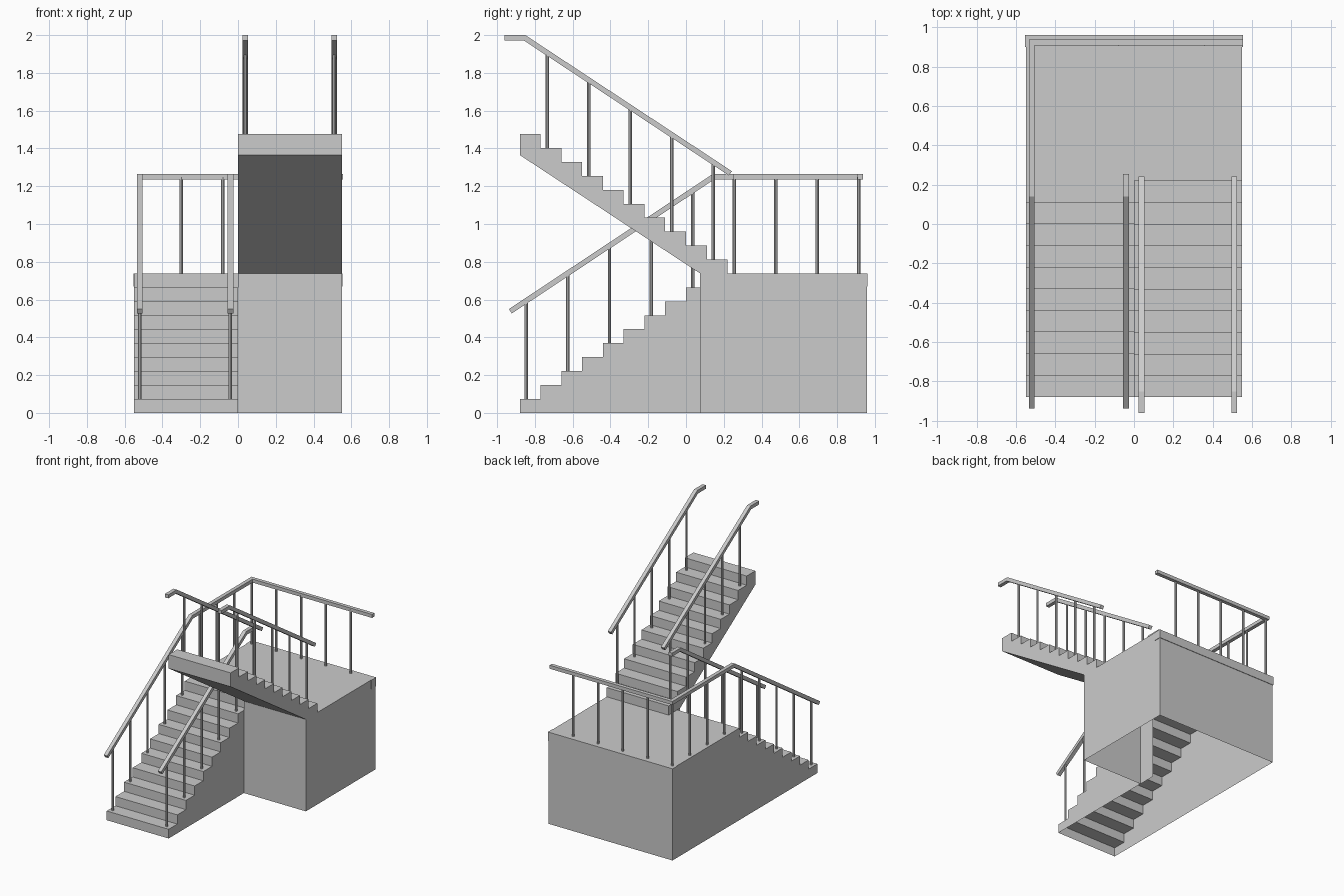
import bpy, bmesh
from mathutils import Vector

cube = bpy.data.objects.get("Cube")
if cube:
    bpy.data.objects.remove(cube, do_unlink=True)

grey = bpy.data.materials.new("light_grey")
grey.use_nodes = True
COLOUR = (0.6, 0.6, 0.6, 1)
grey.diffuse_color = COLOUR
grey.node_tree.nodes["Principled BSDF"].inputs["Base Color"].default_value = COLOUR

RUN, RISE, STEPS = 0.11, 0.0738, 10
FRONT, BACK, HALF = -0.88, 0.957, 0.55
LAND = RISE * STEPS          # landing height
WALL = 0.075                 # front wall of the landing block
TURN = FRONT + RUN * STEPS   # foot of the upper flight


def finish(bm, name):
    bmesh.ops.recalc_face_normals(bm, faces=bm.faces)
    mesh = bpy.data.meshes.new(name)
    bm.to_mesh(mesh)
    bm.free()
    mesh.materials.append(grey)
    obj = bpy.data.objects.new(name, mesh)
    bpy.context.collection.objects.link(obj)
    return obj


def prism(name, outline, offset, is_open=lambda c: False):
    """Extrude an outline, then remove the faces whose centre is open."""
    bm = bmesh.new()
    face = bm.faces.new([bm.verts.new(p) for p in outline])
    ext = bmesh.ops.extrude_face_region(bm, geom=[face], use_keep_orig=True)
    moved = [v for v in ext["geom"] if isinstance(v, bmesh.types.BMVert)]
    bmesh.ops.translate(bm, verts=moved, vec=offset)
    bmesh.ops.recalc_face_normals(bm, faces=bm.faces)
    gone = [f for f in bm.faces if is_open(f.calc_center_median())]
    bmesh.ops.delete(bm, geom=gone, context='FACES')
    return finish(bm, name)


def rail(name, points, width=0.03, height=0.028):
    """Sweep a rectangular bar along a path with mitred joints."""
    pts = [Vector(p) for p in points]
    dirs = [(b - a).normalized() for a, b in zip(pts, pts[1:])]
    side = dirs[0].cross(Vector((0, 0, 1))).normalized() * width / 2
    up = side.cross(dirs[0]).normalized() * height / 2
    ring = [pts[0] + side * s + up * u for s, u in ((-1, -1), (1, -1), (1, 1), (-1, 1))]
    bm = bmesh.new()
    last = [bm.verts.new(p) for p in ring]
    bm.faces.new(last)
    for i, d in enumerate(dirs):
        n = (d + dirs[min(i + 1, len(dirs) - 1)]).normalized()
        ring = [p + d * ((pts[i + 1] - p).dot(n) / d.dot(n)) for p in ring]
        new = [bm.verts.new(p) for p in ring]
        for k in range(4):
            bm.faces.new((last[k], last[k - 1], new[k - 1], new[k]))
        last = new
    bm.faces.new(last)
    return finish(bm, name)


def post(name, x, y, z0, z1):
    bm = bmesh.new()
    bmesh.ops.create_cone(bm, cap_ends=True, segments=8, radius1=0.009,
                          radius2=0.009, depth=z1 - z0)
    bmesh.ops.translate(bm, verts=bm.verts, vec=(x, y, (z0 + z1) / 2))
    return finish(bm, name)


# Lower flight, hollow and open below
low = [(-HALF, FRONT, 0)]
for i in range(STEPS):
    y = FRONT + RUN * i
    low += [(-HALF, y, RISE * (i + 1)), (-HALF, y + RUN, RISE * (i + 1))]
low.append((-HALF, TURN, 0))
prism("lower_flight", low, (HALF, 0, 0),
      lambda c: c.z < 0.001 or c.y > TURN - 0.001)

# Landing block, hollow and open below and towards the lower flight
plan = [(-HALF, TURN, LAND), (0, TURN, LAND), (0, WALL, LAND),
        (HALF, WALL, LAND), (HALF, BACK, LAND), (-HALF, BACK, LAND)]
prism("landing_block", plan, (0, 0, -LAND),
      lambda c: c.z < 0.001 or (c.x < 0.001 and c.y < TURN + 0.001))

# Thin lip along the back edge of the landing
prism("landing_lip", [(-0.554, 0.9, LAND), (0.554, 0.9, LAND),
                      (0.554, 0.961, LAND), (-0.554, 0.961, LAND)], (0, 0, -0.07))

# Upper flight with a sloping soffit
high = [(0, WALL, LAND), (0, TURN, LAND)]
for i in range(STEPS):
    y, z = TURN - RUN * i, LAND + RISE * (i + 1)
    high += [(0, y, z), (0, y - RUN, z)]
high.append((0, FRONT, 1.365))
prism("upper_flight", high, (HALF, 0, 0))

# Lower handrails; the outer one carries on round the landing
RAIL_Z, BEND = 1.25, 0.145
OUTER, INNER = -0.52, -0.04
for name, x, rest in (
        ("outer_lower_rail", OUTER, [(OUTER, 0.922, RAIL_Z), (0.555, 0.922, RAIL_Z)]),
        ("inner_lower_rail", INNER, [(INNER, 0.255, RAIL_Z)])):
    rail(name, [(x, -0.93, 0.538), (x, BEND, RAIL_Z)] + rest)
    for i in range(5):
        y = -0.845 + 2 * RUN * i
        post("lower_post", x, y, RISE * (2 * i + 1), RAIL_Z + (y - BEND) * 0.662)

# Landing posts
for i in range(4):
    post("landing_side_post", OUTER, 0.255 + 0.22 * i, LAND, RAIL_Z)
for i in range(1, 5):
    post("landing_back_post", OUTER + 0.22 * i, 0.915, LAND, RAIL_Z)

# Upper handrails and posts
for x in (0.038, 0.51):
    rail("upper_rail", [(x, -0.96, 1.986), (x, -0.855, 1.986), (x, 0.235, 1.268)])
    for i in range(5):
        y = 0.145 - 2 * RUN * i
        post("upper_post", x, y, LAND + RISE * (2 * i + 1), 1.268 + (0.235 - y) * 0.659)
